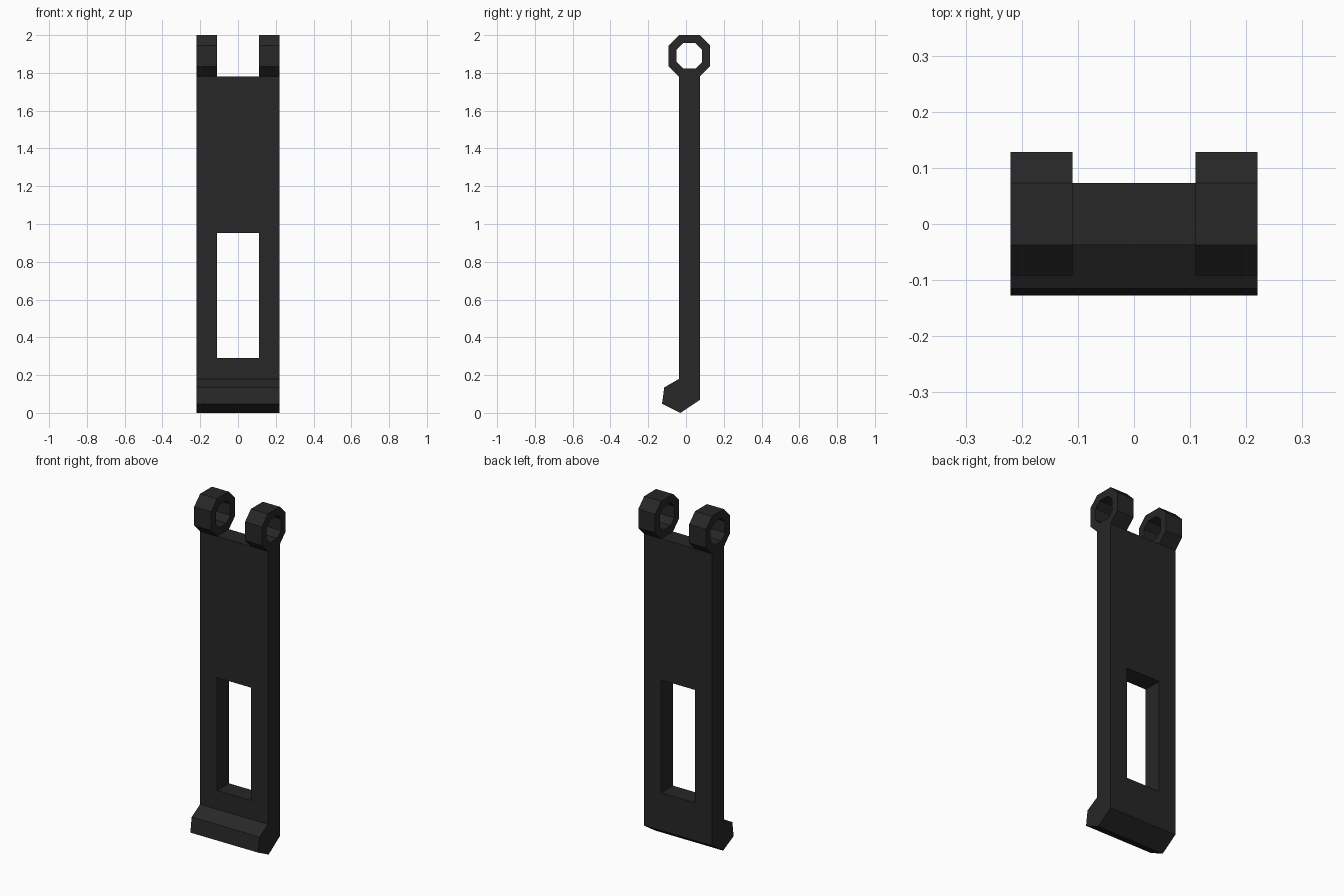
import bpy, bmesh

if "Cube" in bpy.data.objects:
    bpy.data.objects.remove(bpy.data.objects["Cube"])

mat = bpy.data.materials.new("dark_metal")
mat.diffuse_color = (0.02, 0.02, 0.02, 1)
mat.use_nodes = True
mat.node_tree.nodes["Principled BSDF"].inputs["Base Color"].default_value = mat.diffuse_color

HALF_W, INNER = 0.22, 0.11      # half width, half width of slot and lug gap
Y0, Y1 = -0.037, 0.073          # plate front and back
CY, CZ = 0.018, 1.89            # hinge axis


def finish(name, bm):
    bmesh.ops.recalc_face_normals(bm, faces=bm.faces[:])
    me = bpy.data.meshes.new(name)
    bm.to_mesh(me)
    bm.free()
    me.materials.append(mat)
    ob = bpy.data.objects.new(name, me)
    bpy.context.collection.objects.link(ob)
    return ob


def extrude_x(name, profile, x0, x1):
    """Solid from a (y, z) profile running from x0 to x1."""
    bm = bmesh.new()
    a = [bm.verts.new((x0, y, z)) for y, z in profile]
    b = [bm.verts.new((x1, y, z)) for y, z in profile]
    bm.faces.new(a)
    bm.faces.new(b[::-1])
    for i in range(len(a)):
        j = (i + 1) % len(a)
        bm.faces.new((a[i], a[j], b[j], b[i]))
    return finish(name, bm)


def octagon(half):
    """Octagon whose flats are half as long as its full size."""
    h, f = half, half / 2
    pts = [(h, -f), (h, f), (f, h), (-f, h), (-h, f), (-h, -f), (-f, -h), (f, -h)]
    return [(CY + y, CZ + z) for y, z in pts]


def ring(name, x0, x1):
    """Eight-sided eyelet with a through hole."""
    bm = bmesh.new()
    loops = [[bm.verts.new((x, y, z)) for y, z in octagon(r)]
             for x, r in ((x0, 0.11), (x1, 0.11), (x1, 0.067), (x0, 0.067))]
    for k in range(4):
        p, q = loops[k], loops[(k + 1) % 4]
        for i in range(8):
            j = (i + 1) % 8
            bm.faces.new((p[i], p[j], q[j], q[i]))
    return finish(name, bm)


# Strap plate with hooked foot
plate = extrude_x("strap_plate", [
    (Y0, 1.78), (Y0, 0.18), (-0.115, 0.135), (-0.127, 0.048),
    (-0.03, 0.0), (Y1, 0.068), (Y1, 1.78)], -HALF_W, HALF_W)

# Rectangular slot
cutter = extrude_x("slot_cutter", [(-0.3, 0.29), (0.3, 0.29), (0.3, 0.952), (-0.3, 0.952)],
                   -INNER, INNER)
cutter.hide_render = True
mod = plate.modifiers.new("slot", 'BOOLEAN')
mod.operation = 'DIFFERENCE'
mod.solver = 'EXACT'
mod.object = cutter
bpy.context.view_layer.objects.active = plate
bpy.ops.object.modifier_apply(modifier=mod.name)
bpy.data.objects.remove(cutter)

# Hinge eyelets
ring("hinge_eyelet_right", INNER, HALF_W)
ring("hinge_eyelet_left", -HALF_W, -INNER)
